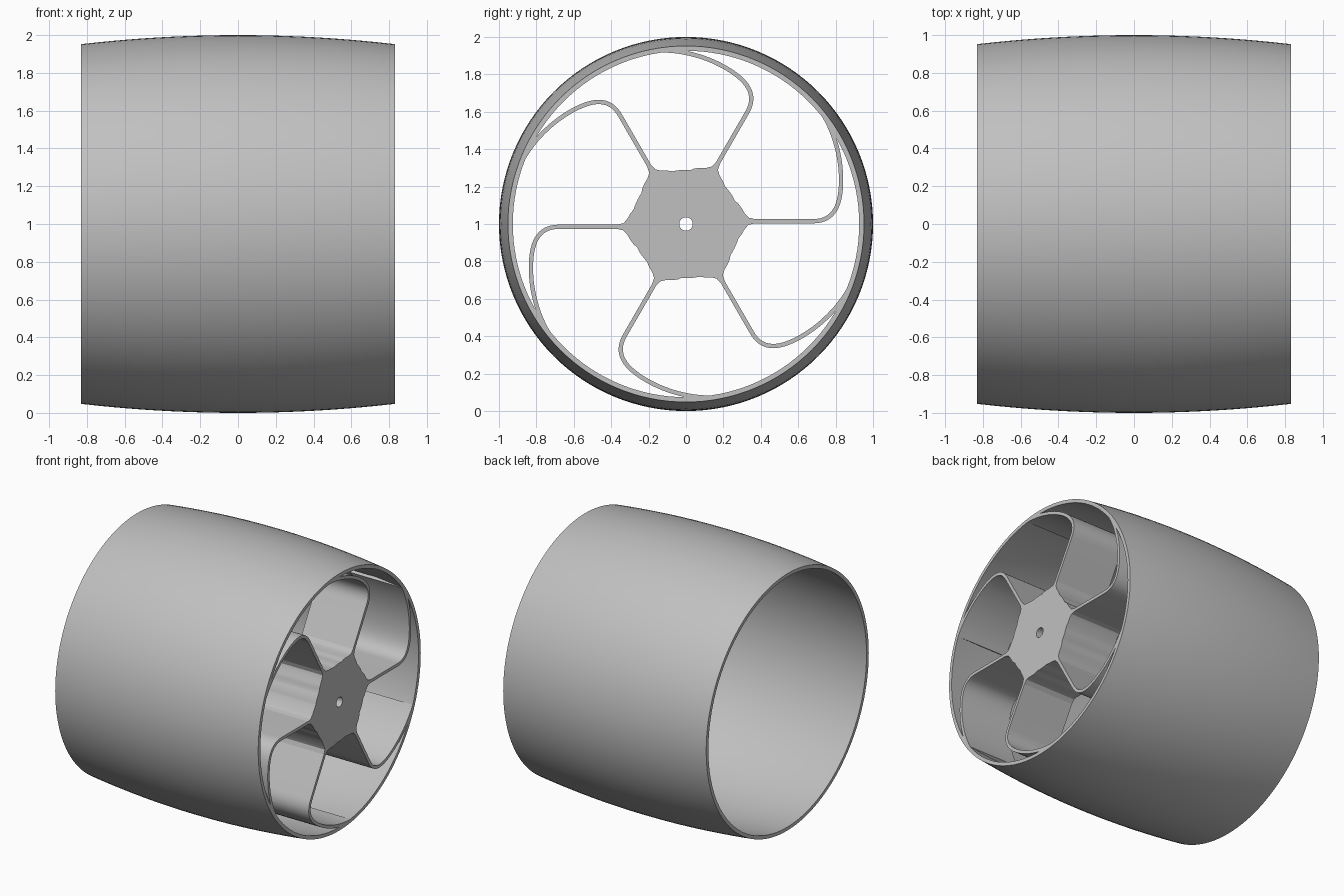
import bpy, bmesh, math
from mathutils import Matrix, Vector
from mathutils.geometry import interpolate_bezier

if "Cube" in bpy.data.objects:
    bpy.data.objects.remove(bpy.data.objects["Cube"], do_unlink=True)

HALF = 0.832          # half width of the wheel
BACK = HALF - 0.42    # inner end of hub and spokes
SPOKES = 6

grey = bpy.data.materials.new("light_grey")
grey.use_nodes = True
colour = (0.53, 0.53, 0.53, 1)
grey.diffuse_color = colour
grey.node_tree.nodes["Principled BSDF"].inputs["Base Color"].default_value = colour


def sweep(name, sections, cyclic):
    """Skin a solid over equal closed sections; cap the ends if open."""
    bm = bmesh.new()
    rings = [[bm.verts.new(p) for p in s] for s in sections]
    n = len(rings[0])
    pairs = list(zip(rings, rings[1:]))
    if cyclic:
        pairs.append((rings[-1], rings[0]))
    else:
        bm.faces.new(rings[0])
        bm.faces.new(rings[-1])
    for a, b in pairs:
        for i in range(n):
            j = (i + 1) % n
            bm.faces.new((a[i], a[j], b[j], b[i]))
    bmesh.ops.recalc_face_normals(bm, faces=bm.faces)
    mesh = bpy.data.meshes.new(name)
    bm.to_mesh(mesh)
    bm.free()
    mesh.materials.append(grey)
    obj = bpy.data.objects.new(name, mesh)
    bpy.context.collection.objects.link(obj)
    obj.location.z = 1
    bpy.ops.object.select_all(action="DESELECT")
    obj.select_set(True)
    bpy.context.view_layer.objects.active = obj
    bpy.ops.object.shade_smooth_by_angle(angle=math.radians(30))
    return obj


def slab(p, q):
    """Cross-section between two side-view points, as deep as the hub."""
    return [(BACK, *p), (HALF, *p), (HALF, *q), (BACK, *q)]


def turn(p, angle):
    return Matrix.Rotation(angle, 2) @ Vector(p)


# Crowned rim: thin shell revolved about the axle
xs = [HALF * (i / 10 - 1) for i in range(21)]
crown = [(x, 1 - 0.048 * (x / HALF) ** 2) for x in xs]
profile = crown + [(x, r - 0.026) for x, r in reversed(crown)]
STEPS = 128
sweep("rim", [[(x, r * math.cos(a), r * math.sin(a)) for x, r in profile]
              for a in (math.tau * k / STEPS for k in range(STEPS))], True)

# Hub: disc with a flared root at every spoke and an axle bore
root = [(0.279, -0.08), (0.298, -0.055), (0.315, -0.025), (0.335, -0.004), (0.37, 0.004)]
root += [(x, 0.03 - y) for x, y in reversed(root)]
root += [(0.29 * math.cos(math.radians(d)), 0.29 * math.sin(math.radians(d)))
         for d in (25, 29, 33, 37, 41)]
outline = [turn(p, math.tau * k / SPOKES) for k in range(SPOKES) for p in root]
sweep("hub", [slab(p, p.normalized() * 0.036) for p in outline], True)

# Spokes: straight blade, tight bend, then a long curve into the rim
bend = interpolate_bezier(Vector((0.68, 0.015)), Vector((0.785, 0.015)),
                          Vector((0.826, 0.09)), Vector((0.829, 0.22)), 16)
tail = interpolate_bezier(Vector((0.829, 0.22)), Vector((0.832, 0.34)),
                          Vector((0.80, 0.47)), Vector((0.74, 0.575)), 14)
path = [Vector((0.34, 0.015))] + [p.to_2d() for p in bend + tail[1:]]
for k in range(SPOKES):
    sections = []
    for i, p in enumerate(path):
        t = path[min(i + 1, len(path) - 1)] - path[max(i - 1, 0)]
        side = Vector((-t.y, t.x)).normalized() * 0.0115
        angle = math.tau * k / SPOKES
        sections.append(slab(turn(p + side, angle), turn(p - side, angle)))
    sweep(f"spoke_{k + 1}", sections, False)
